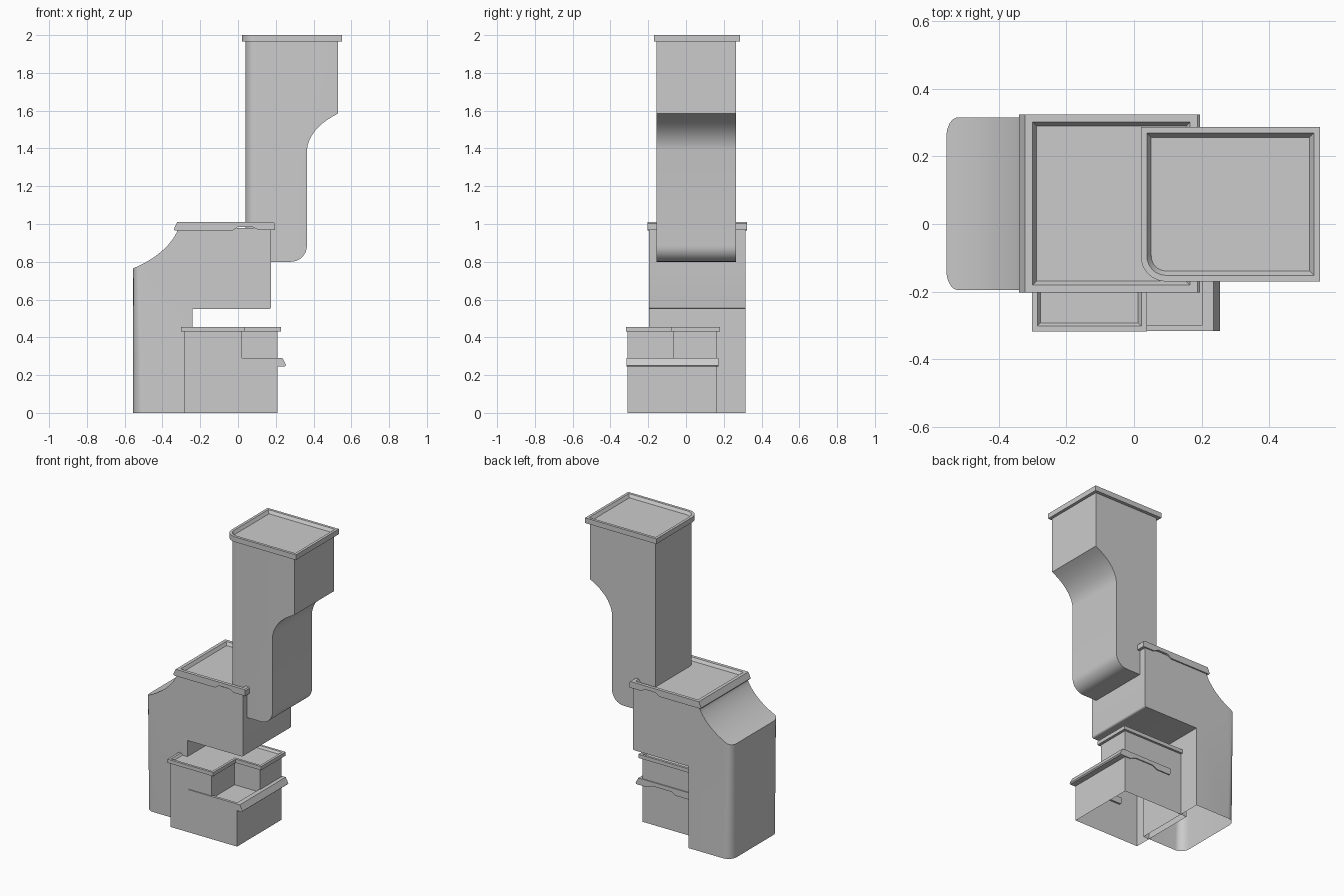
import bpy, bmesh
from mathutils import Vector

if "Cube" in bpy.data.objects:
    bpy.data.objects.remove(bpy.data.objects["Cube"])


def curve(a, c, b, n=10):
    """Quadratic curve from a to b pulled towards c."""
    a, b, c = Vector(a), Vector(b), Vector(c)
    return [tuple(a * (1 - t) ** 2 + c * 2 * t * (1 - t) + b * t * t)
            for t in (i / n for i in range(n + 1))]


def arc(a, c, b, n=8):
    """Quarter ellipse from a to b rounding the corner c."""
    from math import sin, cos, pi
    a, b, c = Vector(a), Vector(b), Vector(c)
    o = a + b - c
    return [tuple(o + (a - o) * cos(t) + (b - o) * sin(t))
            for t in (pi / 2 * i / n for i in range(n + 1))]


def prism(name, pts, axis, lo, hi, round_at=(), radius=0.06, recess=None, open_bottom=False):
    """Extrude a profile along y or z; round upright edges, sink the top, open the base."""
    bm = bmesh.new()
    put = (lambda p, d: (p[0], d, p[1])) if axis == 'y' else (lambda p, d: (p[0], p[1], d))
    a = [bm.verts.new(put(p, lo)) for p in pts]
    b = [bm.verts.new(put(p, hi)) for p in pts]
    bm.faces.new(a)
    bm.faces.new(b)
    for i in range(len(pts)):
        j = (i + 1) % len(pts)
        bm.faces.new((a[i], a[j], b[j], b[i]))
    bmesh.ops.recalc_face_normals(bm, faces=bm.faces)
    edges = [e for e in bm.edges for x, y in round_at
             if all(abs(v.co.x - x) < 1e-4 and abs(v.co.y - y) < 1e-4 for v in e.verts)]
    if edges:
        bmesh.ops.bevel(bm, geom=edges, offset=radius, segments=8, profile=0.5, affect='EDGES')
    if recess:
        rim, slope, depth = recess
        bm.normal_update()
        top = max(bm.faces, key=lambda f: (round(f.normal.z, 3), f.calc_center_median().z))
        for t in (rim, slope):
            bmesh.ops.inset_region(bm, faces=[top], thickness=t, use_even_offset=True)
        for v in top.verts:
            v.co.z -= depth
    if open_bottom:
        remove_base(bm)
    me = bpy.data.meshes.new(name)
    bm.to_mesh(me)
    bm.free()
    ob = bpy.data.objects.new(name, me)
    bpy.context.collection.objects.link(ob)
    return ob


def remove_base(bm):
    base = [f for f in bm.faces if all(abs(v.co.z) < 1e-4 for v in f.verts)]
    bmesh.ops.delete(bm, geom=base, context='FACES')


def rect(x0, x1, y0, y1):
    return [(x0, y0), (x1, y0), (x1, y1), (x0, y1)]


def cut(ob, cutter):
    m = ob.modifiers.new("cut", 'BOOLEAN')
    m.object, m.operation, m.solver = cutter, 'DIFFERENCE', 'EXACT'
    bpy.context.view_layer.objects.active = ob
    bpy.ops.object.modifier_apply(modifier=m.name)
    bpy.data.objects.remove(cutter)


# Tall tower with flared top, and its cap
tower = ([(0.04, 1.975), (0.04, 0.80)]
         + arc((0.28, 0.80), (0.365, 0.80), (0.365, 0.885))
         + curve((0.365, 1.395), (0.38, 1.51), (0.53, 1.585)) + [(0.53, 1.975)])
prism("tower_body", tower, 'y', -0.155, 0.265, [(0.04, -0.155)], 0.055)
prism("tower_cap", rect(0.02, 0.55, -0.17, 0.287), 'z', 1.965, 2.0,
      [(0.02, -0.17)], 0.075, recess=(0.018, 0.013, 0.02))

# Middle block: column with an overhanging upper part and a scooped shoulder
middle = ([(-0.555, 0), (-0.24, 0), (-0.24, 0.55)]
          + arc((0.163, 0.55), (0.175, 0.55), (0.175, 0.562), 4) + [(0.175, 0.98)]
          + [(-0.32, 0.98)] + curve((-0.322, 0.96), (-0.38, 0.84), (-0.555, 0.765)))
prism("middle_body", middle, 'y', -0.195, 0.315,
      [(-0.555, -0.195), (-0.555, 0.315)], 0.06, open_bottom=True)
middle_cap = [(-0.322, 1.01), (-0.34, 0.972), (-0.335, 0.965), (-0.03, 0.965),
              (0.0, 0.985), (0.075, 0.985), (0.11, 0.968), (0.195, 0.968),
              (0.195, 1.003), (0.188, 1.01)]
prism("middle_cap", middle_cap, 'y', -0.203, 0.324, recess=(0.022, 0.012, 0.02))

# Low block with one corner stepped down
low = prism("low_body", rect(-0.285, 0.21, -0.31, 0.165), 'z', 0, 0.438)
cut(low, prism("corner_cutter", rect(0.02, 0.5, -0.6, -0.065), 'z', 0.272, 0.7))
bm = bmesh.new()
bm.from_mesh(low.data)
remove_base(bm)
bm.to_mesh(low.data)
bm.free()

# Upper L-shaped cap of the low block
ell = [(-0.302, -0.318), (0.038, -0.318), (0.038, -0.08), (0.228, -0.08),
       (0.228, 0.18), (-0.302, 0.18)]
prism("low_cap", ell, 'z', 0.43, 0.455, recess=(0.016, 0.01, 0.014))

# Wavy ledge wrapping the front, right and back of the low block
ledge = [(-0.15, 0.29), (-0.15, 0.252), (-0.143, 0.245), (-0.045, 0.245), (-0.01, 0.263),
         (0.13, 0.263), (0.17, 0.245), (0.248, 0.245), (0.255, 0.252), (0.235, 0.29)]
ledge_ob = prism("low_ledge", ledge, 'y', -0.316, 0.172)
cut(ledge_ob, prism("ledge_cutter", rect(-0.6, 0.203, -0.298, 0.155), 'z', 0.1, 0.5))

# Smooth the curved faces, keep corners crisp
for ob in bpy.context.scene.objects:
    ob.select_set(True)
    bpy.context.view_layer.objects.active = ob
bpy.ops.object.shade_smooth_by_angle(angle=0.5)
